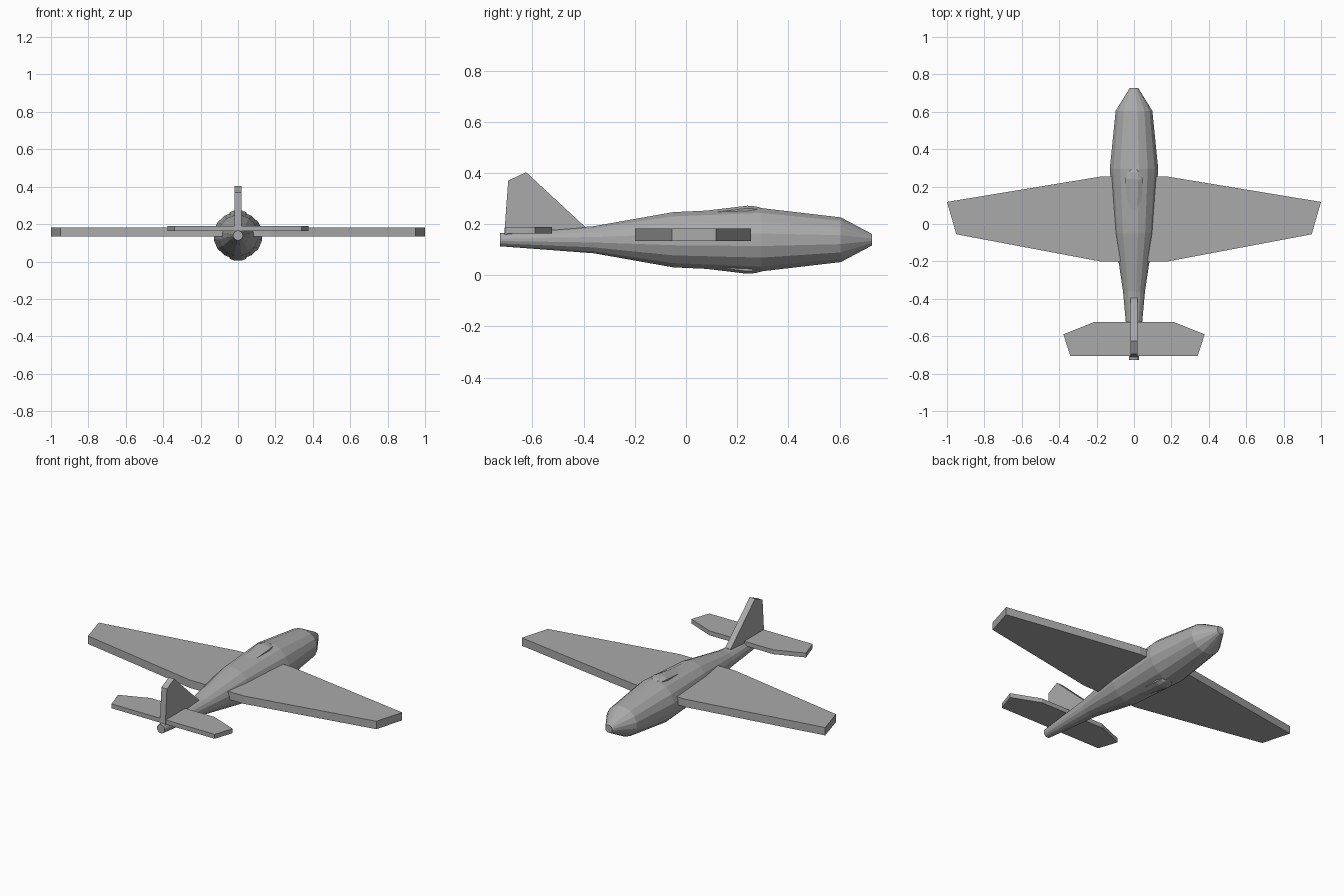
import bpy
import bmesh
from math import cos, sin, pi

cube = bpy.data.objects.get("Cube")
if cube:
    bpy.data.objects.remove(cube, do_unlink=True)

AXIS_Z = 0.139
GREY = (0.4, 0.4, 0.4, 1)
paint = bpy.data.materials.new("plain grey")
paint.use_nodes = True
paint.diffuse_color = GREY
paint.node_tree.nodes["Principled BSDF"].inputs["Base Color"].default_value = GREY


def finish(name, bm):
    bmesh.ops.recalc_face_normals(bm, faces=bm.faces)
    mesh = bpy.data.meshes.new(name)
    bm.to_mesh(mesh)
    bm.free()
    mesh.materials.append(paint)
    obj = bpy.data.objects.new(name, mesh)
    bpy.context.collection.objects.link(obj)
    return obj


def loft(name, rings):
    """Skin a list of equal-length point rings and cap both ends."""
    bm = bmesh.new()
    loops = [[bm.verts.new(p) for p in ring] for ring in rings]
    n = len(loops[0])
    for a, b in zip(loops, loops[1:]):
        for i in range(n):
            j = (i + 1) % n
            bm.faces.new((a[i], a[j], b[j], b[i]))
    bm.faces.new(loops[0])
    bm.faces.new(loops[-1])
    return finish(name, bm)


def flat_surface(name, half, low, high):
    """Slab from a right-to-left mirrored half outline."""
    outline = half + [(-x, y) for x, y in reversed(half)]
    return loft(name, [[(x, y, z) for x, y in outline] for z in (low, high)])


# Fuselage: y, half width, half height
SIDES = 16
stations = [(-0.727, 0.026, 0.026), (-0.36, 0.06, 0.054), (-0.05, 0.107, 0.11),
            (0.295, 0.132, 0.126), (0.605, 0.1, 0.089), (0.727, 0.023, 0.023)]
angles = [(i + 0.5) * 2 * pi / SIDES for i in range(SIDES)]
loft("fuselage", [[(w * cos(a), y, AXIS_Z + h * sin(a)) for a in angles]
                  for y, w, h in stations])

# Canopy and its matching belly fairing: y, half width, half height
canopy = [(0.064, 0.036, 0.112), (0.24, 0.046, 0.133),
          (0.275, 0.038, 0.13), (0.3, 0.02, 0.122)]
for name, side in (("canopy", 1), ("belly_fairing", -1)):
    loft(name, [[(-w, y, AXIS_Z), (-w, y, AXIS_Z + side * (h - 0.01)),
                 (-w * 0.5, y, AXIS_Z + side * h), (w * 0.5, y, AXIS_Z + side * h),
                 (w, y, AXIS_Z + side * (h - 0.01)), (w, y, AXIS_Z)]
                for y, w, h in canopy])

# Wing and tailplane
flat_surface("wing", [(0.18, -0.2), (0.95, -0.055), (1.0, 0.118), (0.17, 0.255)],
             0.135, 0.182)
flat_surface("tailplane", [(0.34, -0.705), (0.378, -0.59), (0.21, -0.523)],
             0.163, 0.189)

# Upright fin
fin = [(-0.711, 0.15), (-0.695, 0.37), (-0.625, 0.403), (-0.395, 0.19), (-0.395, 0.15)]
loft("tail_fin", [[(x, y, z) for y, z in fin] for x in (-0.018, 0.018)])
